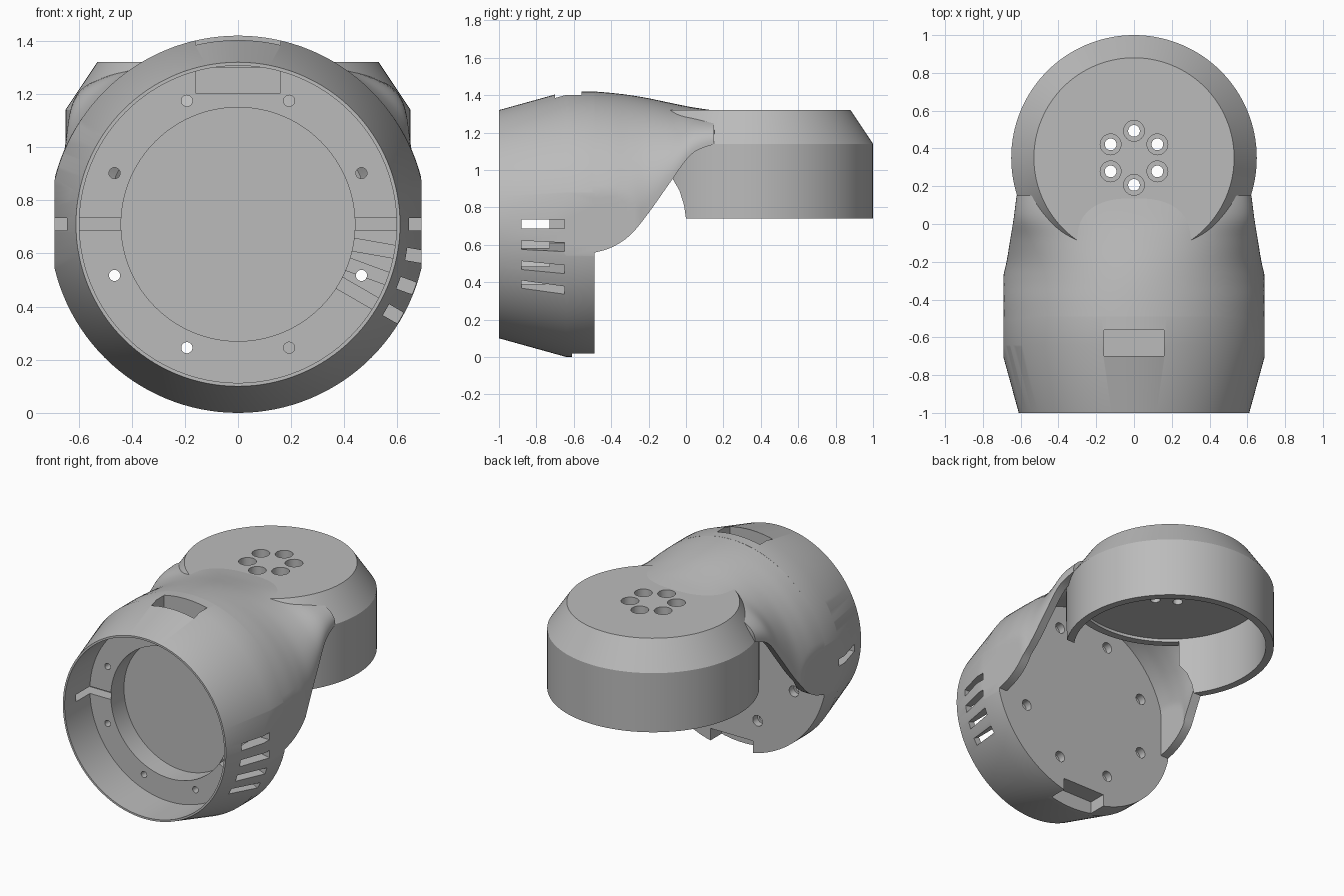
import bpy, bmesh, math
from mathutils import Matrix, Vector

if "Cube" in bpy.data.objects:
    bpy.data.objects.remove(bpy.data.objects["Cube"])

grey = bpy.data.materials.new("plain grey")
grey.use_nodes = True
grey.diffuse_color = (0.5, 0.5, 0.5, 1)
grey.node_tree.nodes["Principled BSDF"].inputs["Base Color"].default_value = (0.5, 0.5, 0.5, 1)

AXIS_Z = 0.71      # height of the housing axis
CAP_Y = 0.35       # centre of the round cap


def finish(bm, name):
    bmesh.ops.recalc_face_normals(bm, faces=bm.faces)
    mesh = bpy.data.meshes.new(name)
    bm.to_mesh(mesh)
    bm.free()
    mesh.materials.append(grey)
    obj = bpy.data.objects.new(name, mesh)
    bpy.context.collection.objects.link(obj)
    return obj


def lathe(name, profile, centre, axis, steps=96):
    """Revolve (along, radius) points about the y or z axis."""
    bm = bmesh.new()
    rings = []
    for along, radius in profile:
        ring = []
        for i in range(steps if radius else 1):
            a = math.tau * i / steps
            u, v = radius * math.cos(a), radius * math.sin(a)
            p = (u, along, v) if axis == "y" else (u, v, along)
            ring.append(bm.verts.new(Vector(p) + Vector(centre)))
        rings.append(ring)
    for a, b in zip(rings, rings[1:]):
        for i in range(steps):
            j = (i + 1) % steps
            quad = [a[i % len(a)], a[j % len(a)], b[j % len(b)], b[i % len(b)]]
            bm.faces.new(list(dict.fromkeys(quad)))
    return finish(bm, name)


def box(lo, hi, turn=Matrix()):
    bm = bmesh.new()
    bmesh.ops.create_cube(bm, size=1)
    lo, hi = Vector(lo), Vector(hi)
    for v in bm.verts:
        v.co = turn @ ((lo + hi) / 2 + v.co * (hi - lo))
    return finish(bm, "cutter")


def rod(start, end, radius, centre, axis):
    return lathe("cutter", [(start, 0), (start, radius), (end, radius), (end, 0)],
                 centre, axis, 32)


def apply(obj, mod):
    bpy.context.view_layer.objects.active = obj
    bpy.ops.object.modifier_apply(modifier=mod.name)


def carve(obj, cutter, operation="DIFFERENCE"):
    mod = obj.modifiers.new("carve", "BOOLEAN")
    mod.operation, mod.solver, mod.object = operation, "EXACT", cutter
    apply(obj, mod)
    bpy.data.objects.remove(cutter)


def smooth(obj, degrees=30):
    bpy.ops.object.select_all(action="DESELECT")
    obj.select_set(True)
    bpy.context.view_layer.objects.active = obj
    bpy.ops.object.shade_smooth_by_angle(angle=math.radians(degrees))


# Housing: tapered drum with stepped front recess and flattened sides
housing = lathe("housing", [(-0.59, 0), (-0.59, 0.44), (-0.73, 0.44), (-0.73, 0.597),
                            (-1, 0.597), (-1, 0.61), (-0.64, 0.71), (-0.49, 0.71),
                            (-0.49, 0)], (0, 0, AXIS_Z), "y", 128)
carve(housing, box((-0.69, -2, -1), (0.69, 1, 3)), "INTERSECT")

# Vent slots, four on each side, fanned around the axis
for side in (0, 180):
    for step in range(4):
        turn = (Matrix.Translation((0, 0, AXIS_Z))
                @ Matrix.Rotation(math.radians(side + 10 * step), 4, "Y"))
        carve(housing, box((0.44, -0.88, -0.024), (0.85, -0.65, 0.024), turn))

# Top window with its pocket, and bottom notch
carve(housing, box((-0.16, -0.75, 1.205), (0.16, -0.56, 1.3)))
carve(housing, box((-0.16, -0.7, 1.25), (0.16, -0.56, 1.6)))
carve(housing, box((-0.16, -0.61, -0.2), (0.16, -0.4, 0.1)))

# Screw holes through the flange, counterbored at the back
for k in range(8):
    a = math.radians(22.5 + 45 * k)
    spot = (0.503 * math.cos(a), 0, AXIS_Z + 0.503 * math.sin(a))
    carve(housing, rod(-0.8, -0.4, 0.021, spot, "y"))
    carve(housing, rod(-0.54, -0.4, 0.036, spot, "y"))
smooth(housing)

# Cap: chamfered cup, open underneath
cap = lathe("cap", [(1.14, 0), (1.14, 0.6), (0.74, 0.6), (0.74, 0.65), (1.14, 0.65),
                    (1.32, 0.53), (1.32, 0)], (0, CAP_Y, 0), "z", 128)

# Front opening of the cap wall, with a curved edge
bm = bmesh.new()
outline = [(-0.5, 0.6), (0, 0.6), (0, 0.74), (-0.01, 0.81), (-0.035, 0.89),
           (-0.07, 0.95), (-0.07, 1.12), (-0.5, 1.12)]
face = bm.faces.new([bm.verts.new((-1, y, z)) for y, z in outline])
sweep = bmesh.ops.extrude_face_region(bm, geom=[face])["geom"]
bmesh.ops.translate(bm, vec=(2, 0, 0),
                    verts=[v for v in sweep if isinstance(v, bmesh.types.BMVert)])
carve(cap, finish(bm, "cutter"))

# Six counterbored bolt holes
for k in range(6):
    a = math.radians(30 + 60 * k)
    spot = (0.143 * math.cos(a), CAP_Y + 0.143 * math.sin(a), 0)
    carve(cap, rod(1, 1.5, 0.031, spot, "z"))
    carve(cap, rod(1.2, 1.5, 0.055, spot, "z"))
smooth(cap)

# Neck: arched shell from housing to cap; stations are
# (y, half width, top, shoulder, lower edge, squareness)
stations = [(-0.5, 0.71, 1.42, 0.71, 0.555, 2), (-0.4, 0.71, 1.412, 0.72, 0.585, 2),
            (-0.3, 0.698, 1.4, 0.75, 0.65, 2), (-0.2, 0.675, 1.383, 0.82, 0.77, 2.05),
            (-0.08, 0.655, 1.358, 0.95, 0.94, 2.15), (0.03, 0.637, 1.336, 1.09, 1.085, 2.3),
            (0.15, 0.622, 1.318, 1.14, 1.138, 2.5)]


def blend(points, sub=5):
    """Smooth curve through all the stations."""
    pts = [points[0], *points, points[-1]]
    for i in range(1, len(pts) - 2):
        for s in range(sub):
            t = s / sub
            yield [b + 0.5 * t * (c - a + t * (2 * a - 5 * b + 4 * c - d
                                               + t * (3 * (b - c) + d - a)))
                   for a, b, c, d in zip(*pts[i - 1:i + 3])]
    yield points[-1]


bm = bmesh.new()
rows = []
for y, width, top, shoulder, low, power in blend(stations):
    arc = []
    for i in range(65):
        a = math.pi * i / 64
        c, s = math.cos(a), max(math.sin(a), 0)
        x = math.copysign(width * abs(c) ** (2 / power), c)
        arc.append((x, shoulder + (top - shoulder) * s ** (2 / power)))
    section = [(width, low), *arc, (-width, low)]
    rows.append([bm.verts.new((max(-0.69, min(0.69, x)), y, z)) for x, z in section])
for a, b in zip(rows, rows[1:]):
    for i in range(len(a) - 1):
        bm.faces.new((a[i], a[i + 1], b[i + 1], b[i]))
neck = finish(bm, "neck")
# Orient the sheet outward so the wall grows inside
if sum(p.normal.z for p in neck.data.polygons) < 0:
    neck.data.flip_normals()
wall = neck.modifiers.new("wall", "SOLIDIFY")
wall.thickness, wall.offset = 0.06, -1
apply(neck, wall)
smooth(neck, 40)
